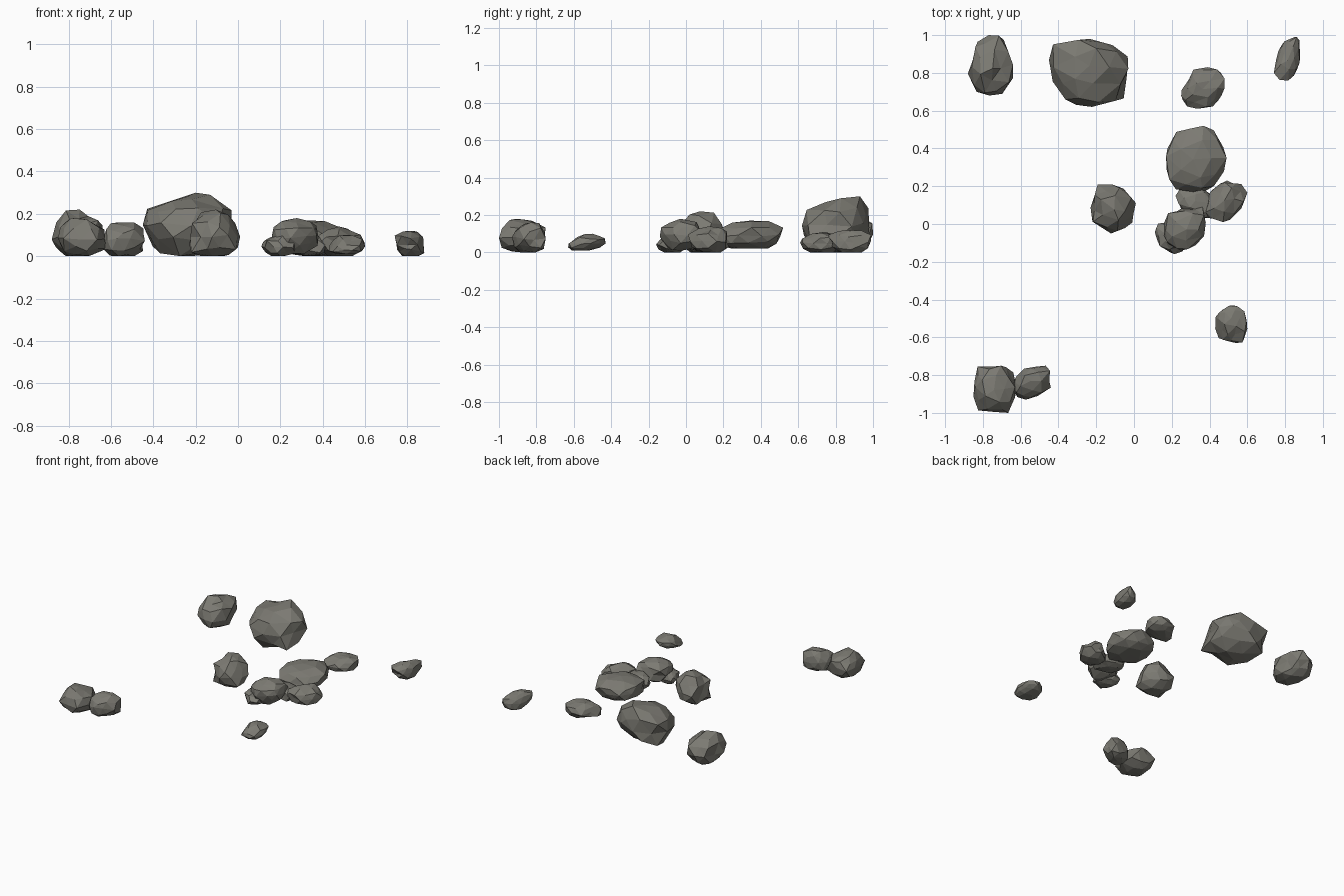
import bpy
import bmesh
import random
from mathutils import Vector

default_cube = bpy.data.objects.get("Cube")
if default_cube:
    bpy.data.objects.remove(default_cube, do_unlink=True)

# One warm grey stone colour
stone = bpy.data.materials.new("warm grey stone")
stone.use_nodes = True
stone_colour = (0.2, 0.195, 0.17, 1)
stone.diffuse_color = stone_colour
stone.node_tree.nodes["Principled BSDF"].inputs["Base Color"].default_value = stone_colour


def make_rock(name, low, high, lean=(0, 0, 0), seed=1, rough=0.1):
    """Chipped, faceted boulder filling the box from low to high.
    lean shears the stone: x along y, x along z, y along z."""
    rng = random.Random(seed)
    low, high = Vector(low), Vector(high)
    bm = bmesh.new()
    bmesh.ops.create_icosphere(bm, subdivisions=2, radius=1)

    # Uneven, slightly squared-off lump
    for vert in bm.verts:
        co = vert.co
        fullness = max(abs(c) for c in co) ** -0.25
        jitter = Vector([rng.uniform(-rough, rough) for axis in range(3)])
        co = co * fullness * rng.uniform(1 - rough, 1 + rough) + jitter
        co.x += lean[0] * co.y + lean[1] * co.z
        co.y += lean[2] * co.z
        vert.co = co

    # Chip broad flat facets off the lump
    for chip in range(5):
        normal = Vector([rng.uniform(-1, 1) for axis in range(3)]).normalized()
        reach = max(v.co.dot(normal) for v in bm.verts) * 0.88
        for vert in bm.verts:
            excess = vert.co.dot(normal) - reach
            if excess > 0:
                vert.co -= normal * excess

    # Fit the stone to its box, with the underside worn flat
    for axis in range(3):
        values = [v.co[axis] for v in bm.verts]
        start, span = min(values), max(values) - min(values)
        for vert in bm.verts:
            part = (vert.co[axis] - start) / span
            if axis == 2:
                part = max(0, part * 1.06 - 0.06)
            vert.co[axis] = low[axis] + part * (high[axis] - low[axis])

    bmesh.ops.dissolve_degenerate(bm, dist=0.0005, edges=bm.edges[:])
    bmesh.ops.recalc_face_normals(bm, faces=bm.faces[:])
    mesh = bpy.data.meshes.new(name)
    bm.to_mesh(mesh)
    bm.free()
    mesh.materials.append(stone)
    rock = bpy.data.objects.new(name, mesh)
    bpy.context.collection.objects.link(rock)
    return rock


# Back row
make_rock("back_right_boulder", (-.88, .68, 0), (-.64, 1, .22), seed=2)
make_rock("large_boulder", (-.45, .62, 0), (-.03, .98, .3), (0, 0, .15), seed=3)
make_rock("back_middle_rock", (.25, .61, 0), (.48, .83, .11), (.2, 0, 0), seed=4)
make_rock("back_left_rock", (.74, .76, 0), (.88, .99, .12), (.35, 0, 0), seed=5)

# Central cluster
make_rock("broad_rock", (.17, .17, .02), (.49, .52, .17), seed=6, rough=.07)
make_rock("cluster_left_rock", (.38, .01, 0), (.6, .23, .14), (.35, 0, 0), seed=7)
make_rock("cluster_core_rock", (.22, .03, 0), (.43, .2, .11), (-.3, 0, 0), seed=8)
make_rock("cluster_front_rock", (.16, -.14, .01), (.38, .09, .18), (.15, 0, 0), seed=9)
make_rock("cluster_small_rock", (.11, -.16, 0), (.27, .01, .1), (-.2, 0, 0), seed=10)
make_rock("lone_middle_rock", (-.23, -.05, 0), (.01, .21, .22), seed=11)

# Front stones
make_rock("front_left_rock", (.43, -.63, .01), (.6, -.43, .1), (0, 0, .4), seed=12)
make_rock("front_right_rock", (-.85, -1, 0), (-.62, -.75, .18), seed=13)
make_rock("front_right_companion", (-.64, -.93, 0), (-.44, -.75, .16), (.25, 0, 0), seed=14)
